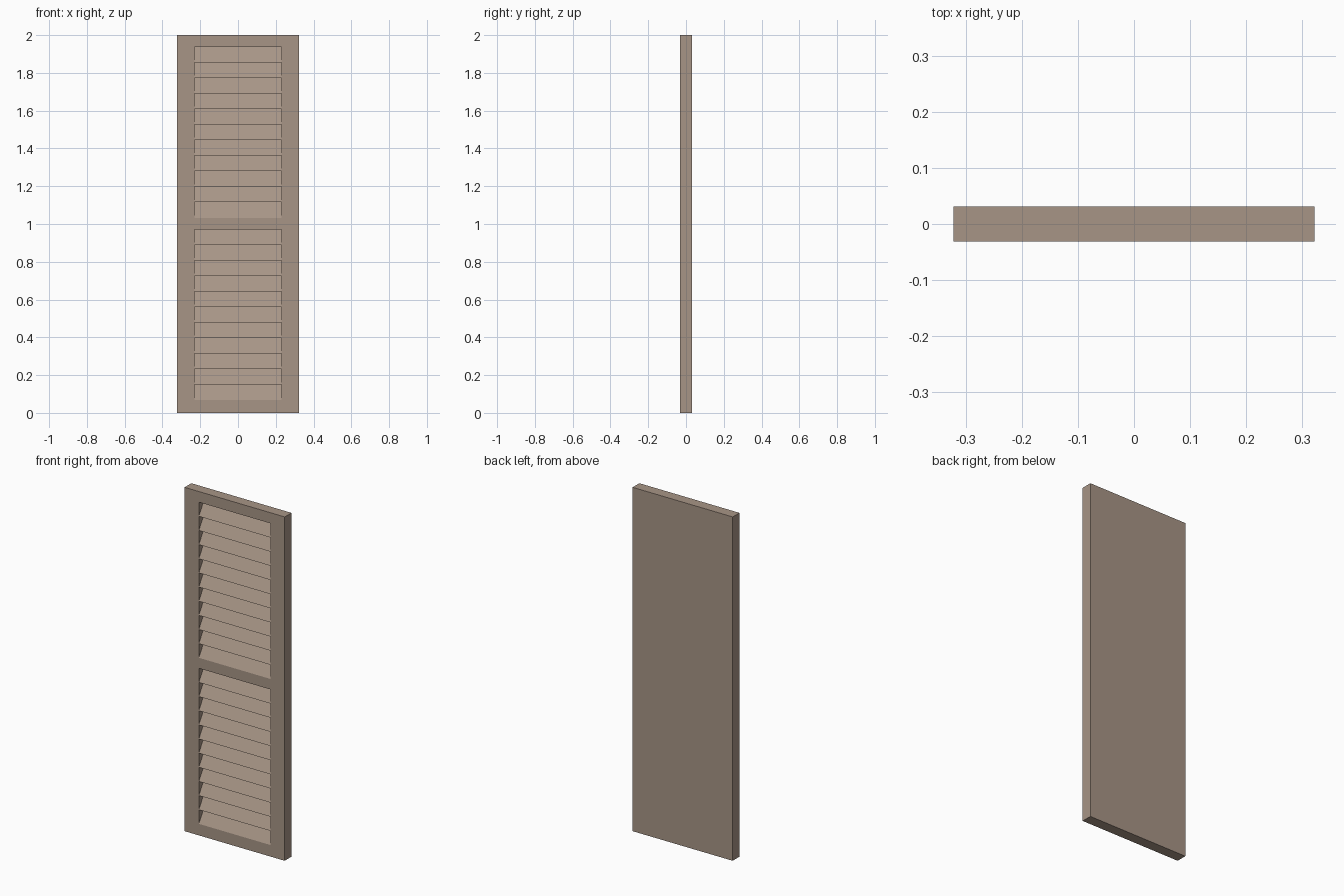
import bpy, bmesh

if "Cube" in bpy.data.objects:
    bpy.data.objects.remove(bpy.data.objects["Cube"])

W, T, H = 0.644, 0.062, 2.0          # panel width, thickness, height
OPEN_X = 0.23                        # half width of louvre openings
OPENINGS = {"lower": (0.067, 0.972), "upper": (1.033, 1.938)}
SLATS = 11
FRONT, BACK = -T / 2, -T / 2 + 0.051  # louvre front edge and pocket depth

wood = bpy.data.materials.new("painted_wood")
wood.diffuse_color = (0.39, 0.30, 0.24, 1)
wood.use_nodes = True
wood.node_tree.nodes["Principled BSDF"].inputs["Base Color"].default_value = wood.diffuse_color


def add_mesh(name, bm):
    me = bpy.data.meshes.new(name)
    bm.to_mesh(me)
    bm.free()
    ob = bpy.data.objects.new(name, me)
    bpy.context.collection.objects.link(ob)
    me.materials.append(wood)
    return ob


def box(name, x, y0, y1, z0, z1):
    bm = bmesh.new()
    bmesh.ops.create_cube(bm, size=1)
    bmesh.ops.scale(bm, vec=(2 * x, y1 - y0, z1 - z0), verts=bm.verts)
    bmesh.ops.translate(bm, vec=(0, (y0 + y1) / 2, (z0 + z1) / 2), verts=bm.verts)
    return add_mesh(name, bm)


def louvres(name, z0, z1):
    # sawtooth sheet: each slat leans back, with a flat underside above it
    pitch = (z1 - z0) / SLATS
    profile = []
    for i in range(SLATS):
        profile += [(FRONT, z0 + i * pitch), (BACK, z0 + (i + 1) * pitch)]
    bm = bmesh.new()
    rows = [[bm.verts.new((x, y, z)) for x in (-OPEN_X, OPEN_X)] for y, z in profile]
    for a, b in zip(rows, rows[1:]):
        bm.faces.new((a[0], a[1], b[1], b[0]))
    return add_mesh(name, bm)


# Frame: solid panel with two recessed openings in the front
frame = box("shutter_frame", W / 2, -T / 2, T / 2, 0, H)
bpy.context.view_layer.objects.active = frame
for label, (z0, z1) in OPENINGS.items():
    cutter = box("opening_cutter", OPEN_X, FRONT - 0.05, BACK, z0, z1)
    cutter.hide_render = True
    mod = frame.modifiers.new(label + "_opening", "BOOLEAN")
    mod.operation = "DIFFERENCE"
    mod.solver = "EXACT"
    mod.object = cutter
    bpy.ops.object.modifier_apply(modifier=mod.name)
    bpy.data.objects.remove(cutter)
    # Slats filling the opening
    louvres(label + "_louvres", z0, z1)
